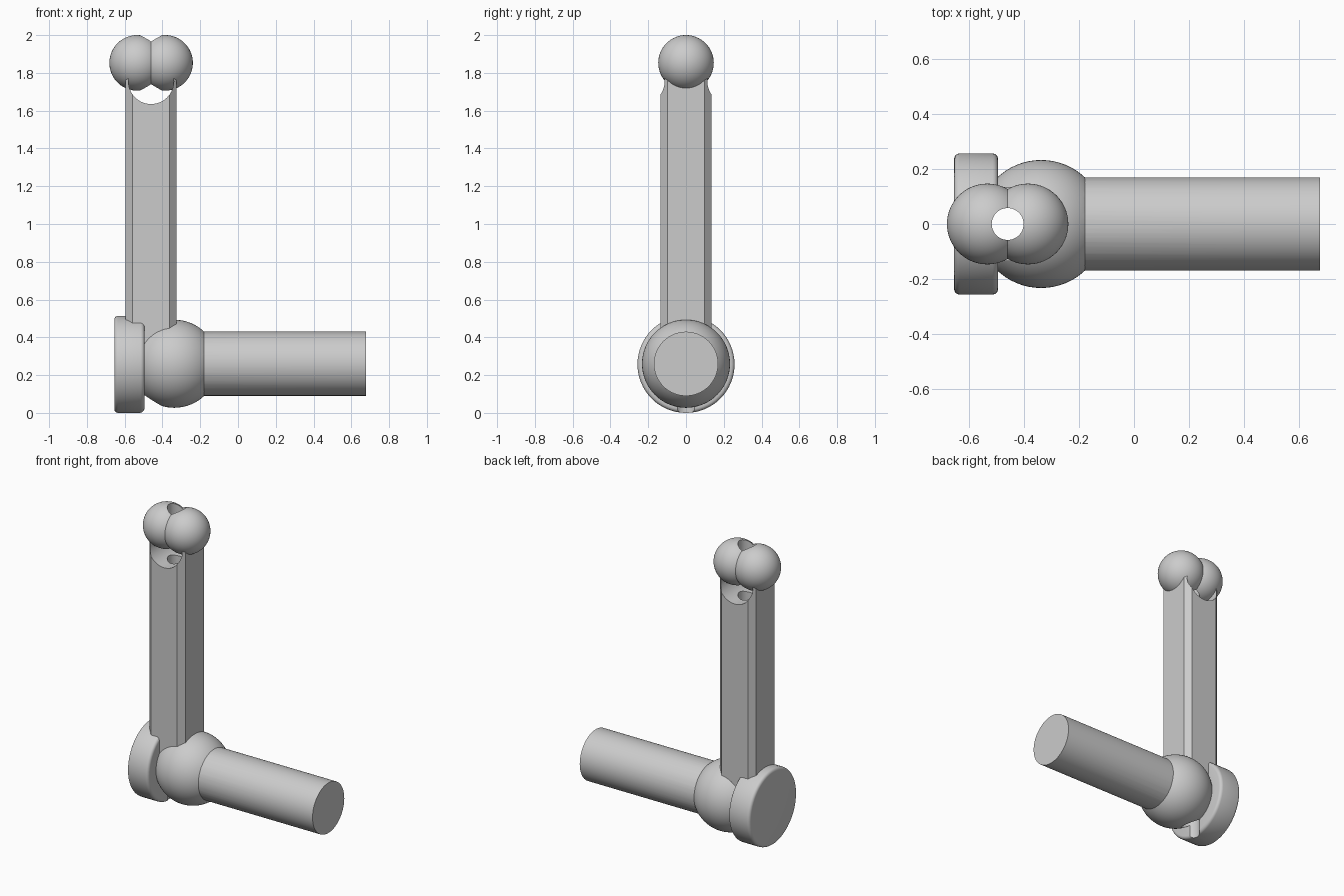
import bpy
from math import pi, radians

if "Cube" in bpy.data.objects:
    bpy.data.objects.remove(bpy.data.objects["Cube"])

CX, HZ = -0.46, 0.257   # shaft axis x, handle axis z


def cyl(name, r, depth, loc, rot=(0, 0, 0), n=64):
    bpy.ops.mesh.primitive_cylinder_add(vertices=n, radius=r, depth=depth, location=loc, rotation=rot)
    ob = bpy.context.object
    ob.name = name
    return ob


def ball(name, r, loc):
    bpy.ops.mesh.primitive_uv_sphere_add(segments=64, ring_count=32, radius=r, location=loc)
    ob = bpy.context.object
    ob.name = name
    return ob


def apply(ob, mod):
    bpy.ops.object.select_all(action='DESELECT')
    bpy.context.view_layer.objects.active = ob
    ob.select_set(True)
    bpy.ops.object.modifier_apply(modifier=mod.name)


def boolean(ob, other, op):
    mod = ob.modifiers.new("bool", 'BOOLEAN')
    mod.operation, mod.solver, mod.object = op, 'EXACT', other
    apply(ob, mod)
    bpy.data.objects.remove(other, do_unlink=True)


# Chamfered square shaft
c, h = 0.098, 0.135
outline = [(h, -c), (h, c), (c, h), (-c, h), (-h, c), (-h, -c), (-c, -h), (c, -h)]
z0, z1 = 0.27, 1.80
verts = [(CX + x, y, z) for z in (z0, z1) for x, y in outline]
faces = [tuple(range(7, -1, -1)), tuple(range(8, 16))]
faces += [(i, (i + 1) % 8, (i + 1) % 8 + 8, i + 8) for i in range(8)]
mesh = bpy.data.meshes.new("shaft")
mesh.from_pydata(verts, [], faces)
body = bpy.data.objects.new("crank_body", mesh)
bpy.context.collection.objects.link(body)

# Cross hole below the twin balls
boolean(body, cyl("cross_hole", 0.12, 0.6, (CX, 0, 1.755), (pi / 2, 0, 0)), 'DIFFERENCE')

# Rounded end disc
disc = cyl("end_disc", 0.257, 0.16, (-0.575, 0, HZ), (0, pi / 2, 0))
bev = disc.modifiers.new("bevel", 'BEVEL')
bev.width, bev.segments, bev.limit_method, bev.angle_limit = 0.02, 4, 'ANGLE', radians(40)
apply(disc, bev)

# Join disc, hub ball, handle and twin balls onto the shaft
boolean(body, disc, 'UNION')
boolean(body, ball("hub_ball", 0.233, (-0.338, 0, HZ + 0.003)), 'UNION')
boolean(body, cyl("handle", 0.17, 0.98, (0.188, 0, HZ + 0.003), (0, pi / 2, 0)), 'UNION')
for side in (-1, 1):
    boolean(body, ball("top_ball", 0.147, (CX + side * 0.074, 0, 1.853)), 'UNION')

# Vertical bore through everything
boolean(body, cyl("bore", 0.058, 3, (CX, 0, 1)), 'DIFFERENCE')

bpy.ops.object.select_all(action='DESELECT')
body.select_set(True)
bpy.context.view_layer.objects.active = body
bpy.ops.object.shade_smooth_by_angle(angle=radians(30))
